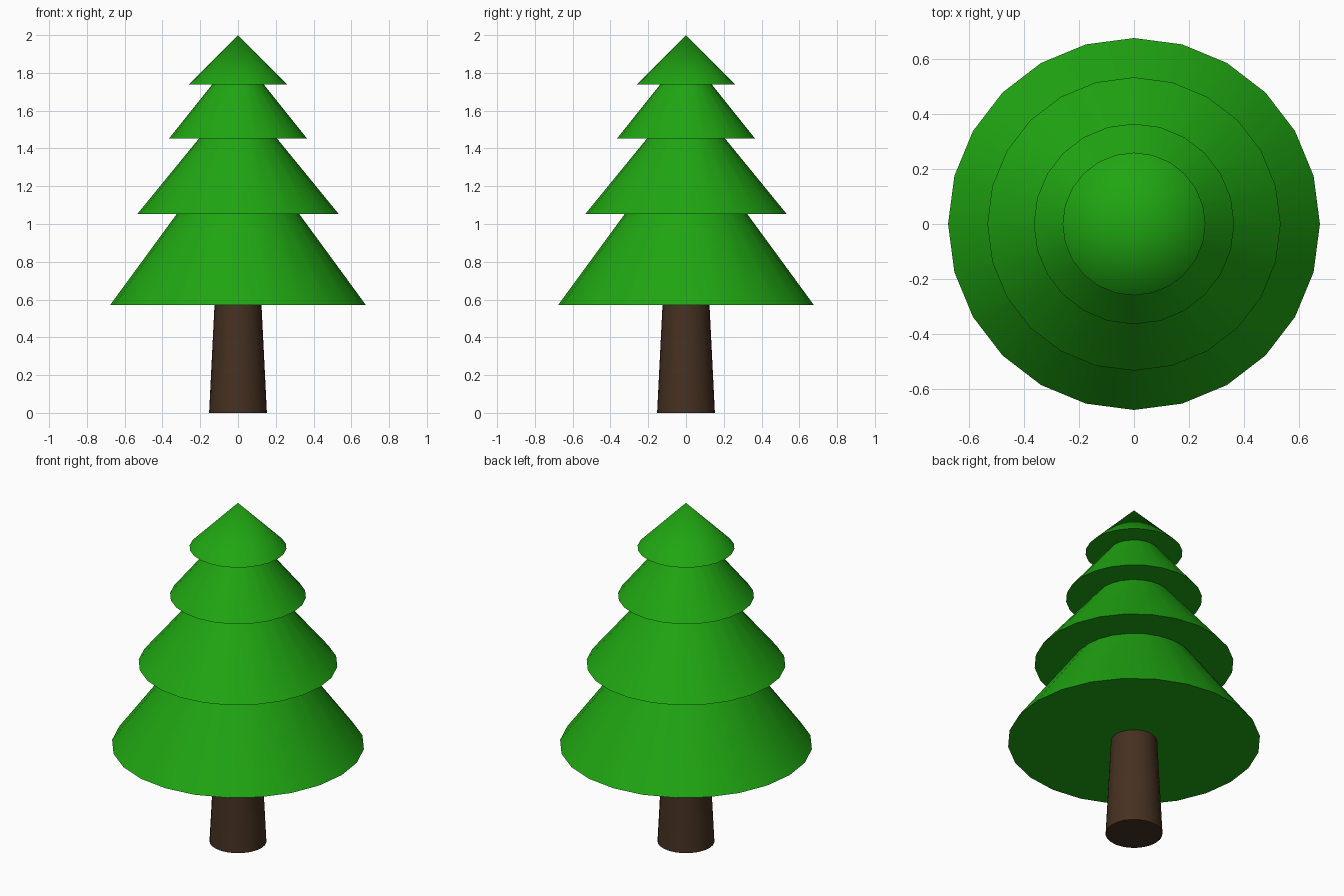
import bpy, bmesh
from math import cos, sin, tau, radians

if "Cube" in bpy.data.objects:
    bpy.data.objects.remove(bpy.data.objects["Cube"])

SIDES = 24


def material(name, colour):
    mat = bpy.data.materials.new(name)
    mat.diffuse_color = (*colour, 1)
    mat.use_nodes = True
    mat.node_tree.nodes["Principled BSDF"].inputs["Base Color"].default_value = mat.diffuse_color
    return mat


def lathe(name, profile, mat):
    """Revolve (radius, z) points around z; radius 0 makes a tip, open ends are capped."""
    bm = bmesh.new()
    rings = []
    for r, z in profile:
        if r == 0:
            rings.append([bm.verts.new((0, 0, z))] * SIDES)
        else:
            rings.append([bm.verts.new((r * cos(tau * i / SIDES), r * sin(tau * i / SIDES), z))
                          for i in range(SIDES)])
    for low, high in zip(rings, rings[1:]):
        for i in range(SIDES):
            j = (i + 1) % SIDES
            bm.faces.new(dict.fromkeys((low[i], low[j], high[j], high[i])))
    bm.faces.new(rings[0][::-1])
    if profile[-1][0] > 0:
        bm.faces.new(rings[-1])
    bmesh.ops.recalc_face_normals(bm, faces=bm.faces)
    mesh = bpy.data.meshes.new(name)
    bm.to_mesh(mesh)
    bm.free()
    mesh.materials.append(mat)
    obj = bpy.data.objects.new(name, mesh)
    bpy.context.collection.objects.link(obj)
    bpy.ops.object.select_all(action='DESELECT')
    obj.select_set(True)
    bpy.context.view_layer.objects.active = obj
    bpy.ops.object.shade_smooth_by_angle(angle=radians(40))
    return obj


green = material("needles", (0.014, 0.38, 0.006))
brown = material("bark", (0.06, 0.03, 0.015))

# Tapered trunk, pushed slightly into the foliage
lathe("trunk", [(0.153, 0), (0.123, 0.60)], brown)

# Four stacked skirts, each narrowing to the underside of the next
lathe("foliage", [
    (0.677, 0.571), (0.325, 1.052),
    (0.534, 1.052), (0.206, 1.453),
    (0.365, 1.453), (0.137, 1.738),
    (0.26, 1.738), (0, 2.0),
], green)
